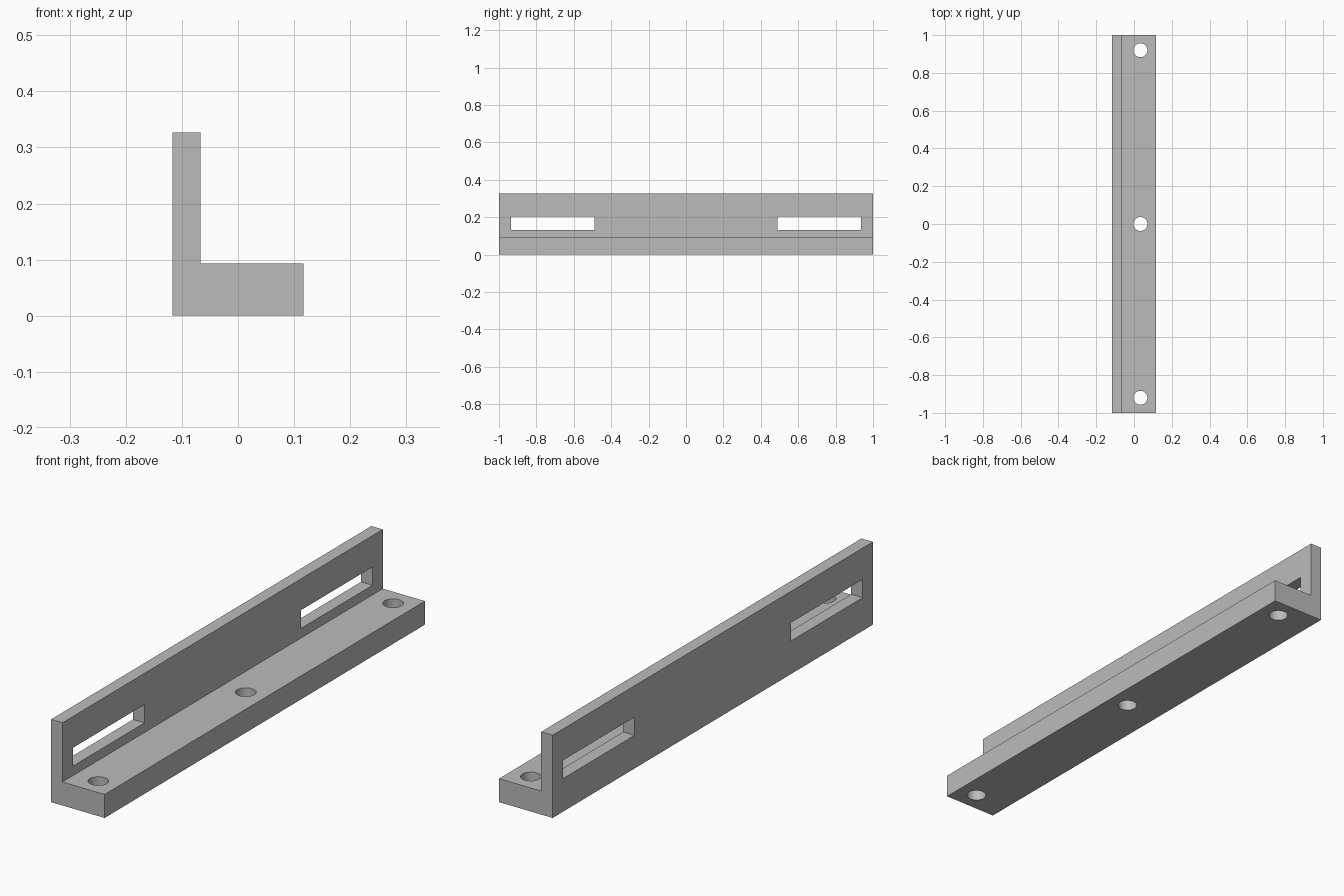
import bpy
import bmesh
from mathutils import Matrix, Vector

default = bpy.data.objects.get("Cube")
if default:
    bpy.data.objects.remove(default, do_unlink=True)

LENGTH = 2.0
LEFT, RIGHT, WALL = -0.117, 0.117, -0.067
BASE_TOP, WALL_TOP = 0.093, 0.327

grey = bpy.data.materials.new("plain grey")
grey.use_nodes = True
colour = (0.5, 0.5, 0.5, 1)
grey.diffuse_color = colour
grey.node_tree.nodes["Principled BSDF"].inputs["Base Color"].default_value = colour


def add_object(name, bm):
    bmesh.ops.recalc_face_normals(bm, faces=bm.faces)
    mesh = bpy.data.meshes.new(name)
    bm.to_mesh(mesh)
    bm.free()
    mesh.materials.append(grey)
    obj = bpy.data.objects.new(name, mesh)
    bpy.context.collection.objects.link(obj)
    return obj


# L-shaped profile swept along the length
profile = [(LEFT, 0), (RIGHT, 0), (RIGHT, BASE_TOP), (WALL, BASE_TOP),
           (WALL, WALL_TOP), (LEFT, WALL_TOP)]
bm = bmesh.new()
end = bm.faces.new([bm.verts.new((x, -LENGTH / 2, z)) for x, z in profile])
swept = bmesh.ops.extrude_face_region(bm, geom=[end], use_keep_orig=True)
bmesh.ops.translate(bm, vec=(0, LENGTH, 0),
                    verts=[v for v in swept["geom"] if isinstance(v, bmesh.types.BMVert)])
bracket = add_object("angle_bracket", bm)

# Cutters: three screw holes in the base and two slots in the wall
bm = bmesh.new()
for y in (-0.92, 0, 0.92):
    bmesh.ops.create_cone(bm, cap_ends=True, segments=48, radius1=0.037, radius2=0.037,
                          depth=0.3, matrix=Matrix.Translation((0.034, y, 0.05)))
for side in (-1, 1):
    centre = Vector((-0.092, side * 0.712, 0.167))
    bmesh.ops.create_cube(bm, size=1, matrix=Matrix.Translation(centre)
                          @ Matrix.Diagonal((0.1, 0.448, 0.072, 1)))
cutter = add_object("hole_cutter", bm)
cutter.hide_render = True
cutter.hide_viewport = True

cut = bracket.modifiers.new("holes", "BOOLEAN")
cut.operation = "DIFFERENCE"
cut.solver = "EXACT"
cut.object = cutter

# Apply the cut, then smooth the round hole walls
bpy.context.view_layer.objects.active = bracket
bracket.select_set(True)
bpy.ops.object.modifier_apply(modifier=cut.name)
bpy.data.objects.remove(cutter, do_unlink=True)
bpy.ops.object.shade_smooth_by_angle(angle=0.5)
